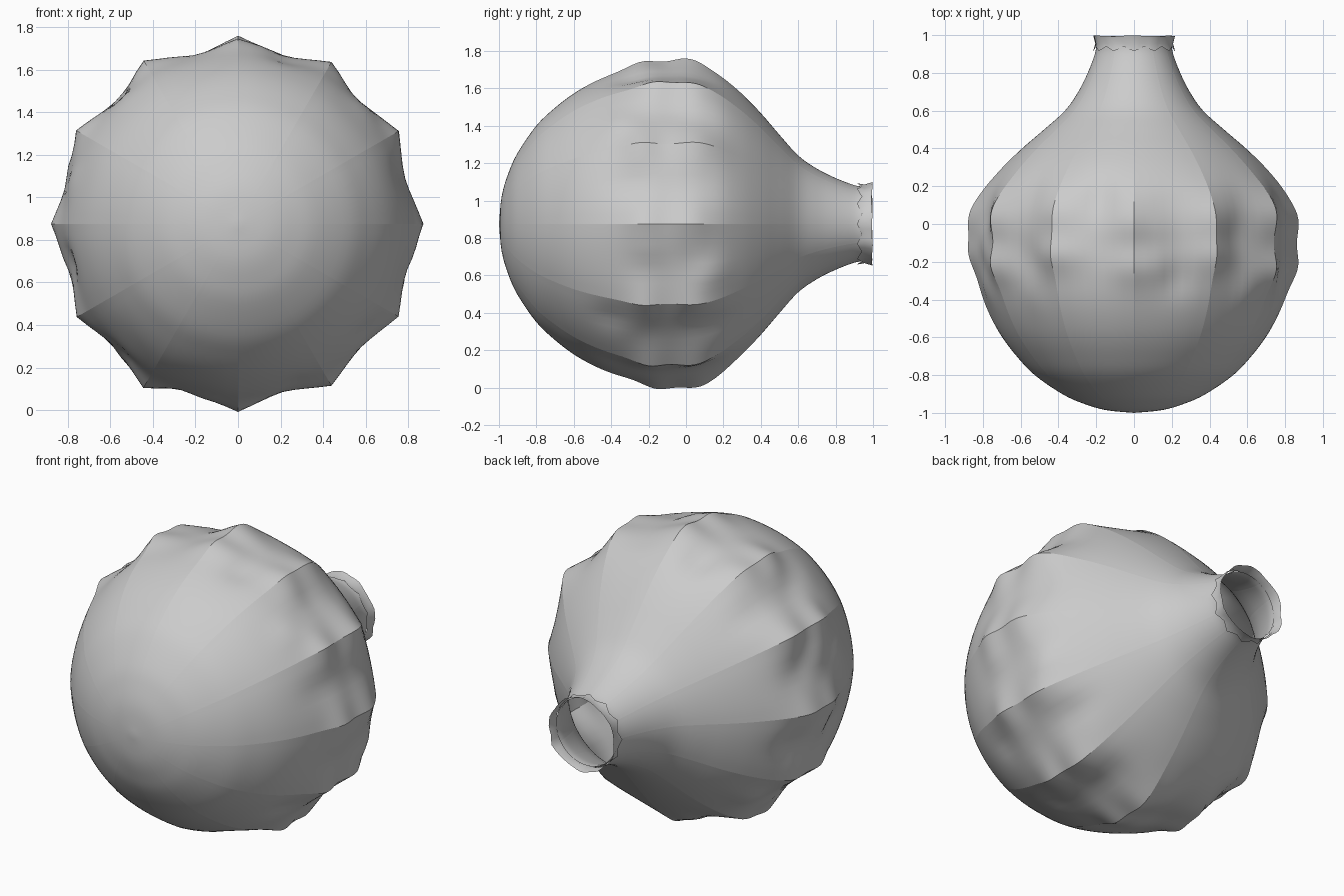
import bpy, bmesh, math, random

if "Cube" in bpy.data.objects:
    bpy.data.objects.remove(bpy.data.objects["Cube"])

random.seed(4)
CZ = 0.875
GORES, SUB = 12, 8
N = GORES * SUB

# profile of the envelope: (y, radius), from crown to neck
PROFILE = [(-1, 0), (-0.985, 0.15), (-0.95, 0.27), (-0.9, 0.38), (-0.8, 0.525), (-0.7, 0.62),
           (-0.6, 0.695), (-0.5, 0.75), (-0.4, 0.79), (-0.3, 0.815), (-0.2, 0.828), (-0.1, 0.83),
           (0, 0.825), (0.1, 0.805), (0.2, 0.765), (0.3, 0.69), (0.4, 0.59), (0.5, 0.475),
           (0.6, 0.365), (0.7, 0.295), (0.8, 0.245), (0.9, 0.207), (0.95, 0.2)]


def spline(p0, p1, p2, p3, t):
    return 0.5 * (2 * p1 + (p2 - p0) * t + (2 * p0 - 5 * p1 + 4 * p2 - p3) * t * t
                  + (3 * p1 - p0 - 3 * p2 + p3) * t ** 3)


def dense(points, steps):
    out, last = [], len(points) - 1
    for i in range(last):
        q = [points[min(max(j, 0), last)] for j in range(i - 1, i + 3)]
        out += [tuple(spline(*[v[c] for v in q], s / steps) for c in (0, 1)) for s in range(steps)]
    return out + [points[-1]]


def gauss(v, centre, width):
    return math.exp(-((v - centre) / width) ** 2)


# puckers along each seam, soft dents and swellings inside each gore
seams = [[(random.uniform(-0.25, -0.14), 0.1, random.uniform(0.03, 0.045)),
          (random.uniform(0.0, 0.08), 0.13, random.uniform(0.035, 0.05))] for _ in range(GORES)]
panels = [[(random.uniform(-0.4, 0.2), random.uniform(0.25, 0.75), random.uniform(-0.02, 0.025))
           for _ in range(4)] for _ in range(GORES)]


def bump(j, y):
    k, f = (j // SUB) % GORES, (j % SUB) / SUB
    total = 0
    for s, d in ((k, f), ((k + 1) % GORES, 1 - f)):
        total += sum(a * gauss(y, c, w) for c, w, a in seams[s]) * max(0, 1 - d / 0.5) ** 1.5
    total += sum(a * gauss(y, c, 0.1) * gauss(f, u, 0.22) for c, u, a in panels[k]) * math.sin(math.pi * f)
    # the seam stays slightly raised over the whole length
    return total + 0.012 * gauss(y, -0.1, 0.4) * (1 - 2 * math.sin(math.pi * f))


def finish(name, bm):
    bmesh.ops.recalc_face_normals(bm, faces=bm.faces)
    for f in bm.faces:
        f.smooth = True
    mesh = bpy.data.meshes.new(name)
    bm.to_mesh(mesh)
    bm.free()
    ob = bpy.data.objects.new(name, mesh)
    bpy.context.collection.objects.link(ob)
    return ob


def ring_point(bm, r, y, a):
    return bm.verts.new((r * math.cos(a), y, CZ + r * math.sin(a)))


def bridge(bm, a, b):
    n = len(a)
    for j in range(n):
        bm.faces.new((a[j], a[(j + 1) % n], b[(j + 1) % n], b[j]))


# envelope: twelve gores with sharp seams, open at the neck
bm = bmesh.new()
crown = bm.verts.new((0, -1, CZ))
rings = [[ring_point(bm, r + bump(j, y), y, 2 * math.pi * j / N) for j in range(N)]
         for y, r in dense(PROFILE, 4)[1:]]
for j in range(N):
    bm.faces.new((crown, rings[0][j], rings[0][(j + 1) % N]))
for a, b in zip(rings, rings[1:]):
    bridge(bm, a, b)
    for j in range(0, N, SUB):
        bm.edges.get((a[j], b[j])).smooth = False
finish("balloon_envelope", bm)

# mouth band: thin ruffled collar with a zigzag lower edge
bm = bmesh.new()
M = 48
ruffle = [random.uniform(-0.006, 0.01) for _ in range(M // 2)]
low, mid, top = [], [], []
for j in range(M):
    a = 2 * math.pi * j / M
    k = j // 2
    w = ruffle[k] if j % 2 == 0 else (ruffle[k] + ruffle[(k + 1) % (M // 2)]) / 2
    zig = (0.915, 0.927, 0.94, 0.927)[j % 4]
    low.append(ring_point(bm, 0.209 + (0.008 if j % 4 == 0 else 0), zig, a))
    mid.append(ring_point(bm, 0.206 + w * 0.6, 0.955, a))
    top.append(ring_point(bm, 0.216 + w, 0.995 + w * 0.4, a))
bridge(bm, low, mid)
bridge(bm, mid, top)
finish("mouth_band", bm)
